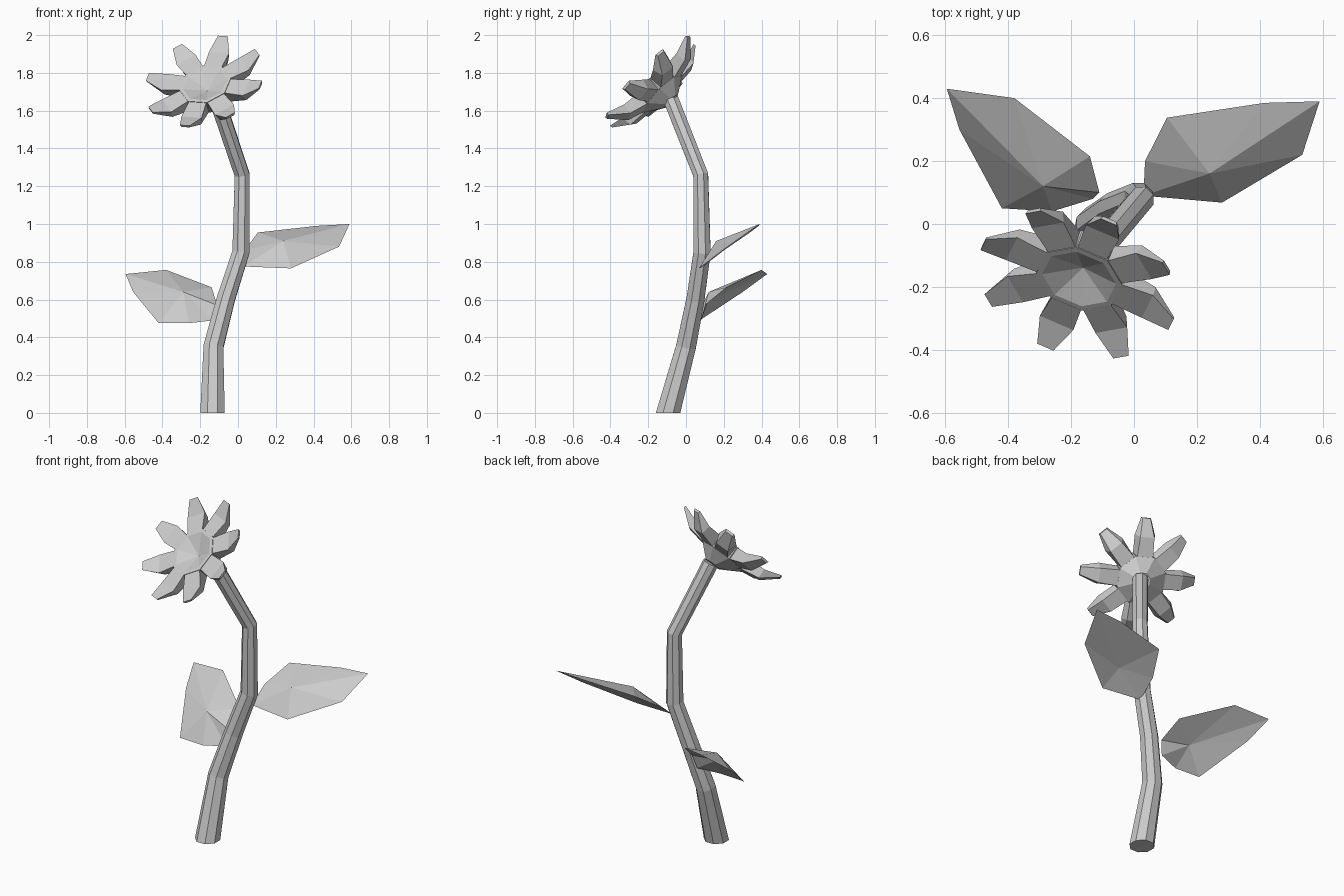
import bpy, bmesh, math
from mathutils import Vector, Matrix

if "Cube" in bpy.data.objects:
    bpy.data.objects.remove(bpy.data.objects["Cube"])


def make(name, bm):
    bmesh.ops.recalc_face_normals(bm, faces=bm.faces)
    me = bpy.data.meshes.new(name)
    bm.to_mesh(me)
    bm.free()
    ob = bpy.data.objects.new(name, me)
    bpy.context.collection.objects.link(ob)
    return ob


def loft(bm, rings, caps=True):
    """Skin a list of equal-length point rings with quads."""
    vs = [[bm.verts.new(p) for p in r] for r in rings]
    n = len(vs[0])
    for a, b in zip(vs, vs[1:]):
        for i in range(n):
            j = (i + 1) % n
            bm.faces.new((a[i], a[j], b[j], b[i]))
    if caps:
        bm.faces.new(vs[0])
        bm.faces.new(vs[-1])
    return vs


# stem: eight-sided tube along a bent path (x, y, z, radius)
path = [(-.135, -.095, 0, .07), (-.13, 0, .35, .057), (-.065, .05, .6, .052),
        (.015, .085, .85, .049), (.022, .078, 1.26, .043), (-.11, -.078, 1.655, .044)]
pts = [Vector(p[:3]) for p in path]
rings = []
for i, p in enumerate(pts):
    if i == 0:
        t = Vector((0, 0, 1))
    else:
        t = (p - pts[i - 1]).normalized()
        if i + 1 < len(pts):
            t = (t + (pts[i + 1] - p).normalized()).normalized()
    side = Vector((1, 0, 0))
    side = (side - t * side.dot(t)).normalized()
    up = t.cross(side)
    r = path[i][3]
    rings.append([p + r * (side * math.cos(a) + up * math.sin(a))
                  for a in [(k + .5) * math.tau / 8 for k in range(8)]])
bm = bmesh.new()
loft(bm, rings)
make("stem", bm)

# frame of the tilted flower head
n = Vector((-.245, -.687, .682)).normalized()
u = Vector((.31, .611, .727))
u = (u - n * u.dot(n)).normalized()
v = n.cross(u)
frame = Matrix((u, v, n)).transposed().to_4x4()
frame.translation = (-.18, -.19, 1.756)


def octagon(apothem, h, shift=(0, 0)):
    r = apothem / math.cos(math.pi / 8)
    return [Vector((r * math.cos(a) + shift[0], r * math.sin(a) + shift[1], h))
            for a in [(k + .5) * math.tau / 8 for k in range(8)]]


# flower centre: cup with a sunken conical face
end = frame.inverted() @ pts[-1]
bm = bmesh.new()
vs = loft(bm, [octagon(.044, -.165, (end.x * .6, end.y * .6)), octagon(.13, -.1),
               octagon(.13, -.022), octagon(.112, -.022)], caps=False)
bm.faces.new(vs[0])
apex = bm.verts.new((0, 0, -.075))
for i in range(8):
    bm.faces.new((vs[-1][i], vs[-1][(i + 1) % 8], apex))
make("flower_centre", bm).matrix_world = frame

# eight petals: (radius, front half width, front height, back half width, back height)
sections = [(.125, .05, -.025, .045, -.1), (.235, .058, -.028, .04, -.082),
            (.325, .028, .004, .022, -.01)]
bm = bmesh.new()
for k in range(8):
    rot = Matrix.Rotation(k * math.tau / 8, 3, 'Z')
    loft(bm, [[rot @ Vector(q) for q in
               ((r, -wf, hf), (r, wf, hf), (r, wb, hb), (r, -wb, hb))]
              for r, wf, hf, wb, hb in sections])
make("petals", bm).matrix_world = frame


# leaves: outline fanned to a raised ridge above and a shallow fold below
def leaf(name, outline, ridge):
    bm = bmesh.new()
    rim = [bm.verts.new(p) for p in outline]
    mid = sum((Vector(p) for p in (outline[1], outline[-3])), Vector()) / 2
    top = Vector(ridge)
    low = Vector((top.x, top.y, top.z - .045))
    for c in (top, low):
        cv = bm.verts.new(c)
        for i in range(len(rim)):
            bm.faces.new((rim[i], rim[(i + 1) % len(rim)], cv))
    make(name, bm)


leaf("right_leaf", [(.03, .09, .775), (.28, .068, .765), (.535, .22, .88), (.59, .39, 1.0),
                    (.415, .385, .99), (.105, .338, .955), (.035, .2, .86)], (.24, .16, .91))
leaf("left_leaf", [(-.13, .08, .49), (-.26, .04, .475), (-.42, .05, .475), (-.555, .30, .64),
                   (-.595, .43, .735), (-.38, .40, .757), (-.14, .215, .665),
                   (-.11, .10, .57)], (-.29, .12, .64))
